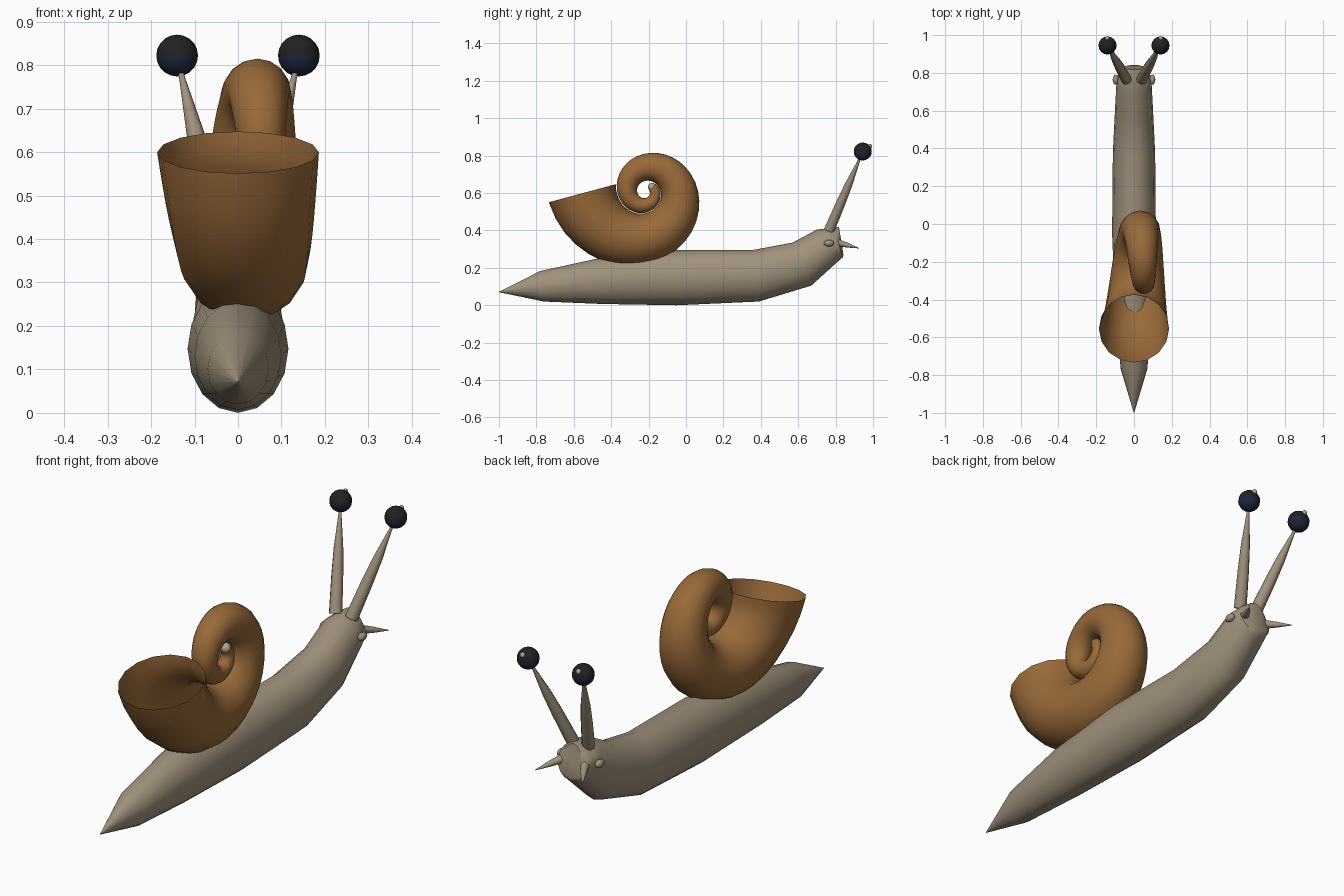
import bpy, bmesh
from math import sin, cos, pi, radians
from mathutils import Vector

cube = bpy.data.objects.get("Cube")
if cube:
    bpy.data.objects.remove(cube)


def material(name, rgb):
    m = bpy.data.materials.new(name)
    m.use_nodes = True
    m.diffuse_color = (*rgb, 1)
    m.node_tree.nodes["Principled BSDF"].inputs["Base Color"].default_value = (*rgb, 1)
    return m


SKIN = material("beige skin", (0.35, 0.285, 0.2))
SHELL = material("brown shell", (0.32, 0.145, 0.042))
BLACK = material("eye black", (0.016, 0.016, 0.016))
NAVY = material("eye navy", (0.012, 0.02, 0.045))
LIGHT = material("pale glint", (0.45, 0.39, 0.28))


def finish(name, bm, mats, angle=40):
    bmesh.ops.recalc_face_normals(bm, faces=bm.faces)
    mesh = bpy.data.meshes.new(name)
    bm.to_mesh(mesh)
    bm.free()
    for m in mats:
        mesh.materials.append(m)
    obj = bpy.data.objects.new(name, mesh)
    bpy.context.collection.objects.link(obj)
    bpy.ops.object.select_all(action="DESELECT")
    bpy.context.view_layer.objects.active = obj
    obj.select_set(True)
    bpy.ops.object.shade_smooth_by_angle(angle=radians(angle))
    return obj


def ring(center, u, v, sides=16):
    """Ellipse of points with half axes u and v."""
    return [center + u * cos(2 * pi * i / sides) + v * sin(2 * pi * i / sides)
            for i in range(sides)]


def loft(name, rings, mat, cap_start=True, cap_end=True, angle=40):
    bm = bmesh.new()
    loops = [[bm.verts.new(p) for p in r] for r in rings]
    n = len(loops[0])
    for a, b in zip(loops, loops[1:]):
        for i in range(n):
            j = (i + 1) % n
            bm.faces.new((a[i], a[j], b[j], b[i]))
    if cap_start:
        bm.faces.new(loops[0])
    if cap_end:
        bm.faces.new(loops[-1])
    return finish(name, bm, [mat], angle)


def ball(name, center, radii, mats, segments=16):
    bm = bmesh.new()
    bmesh.ops.create_uvsphere(bm, u_segments=segments, v_segments=segments // 2 + 2, radius=1)
    for f in bm.faces:
        if len(mats) > 1 and f.calc_center_median().z < 0:
            f.material_index = 1
    bmesh.ops.scale(bm, vec=Vector(radii), verts=bm.verts)
    bmesh.ops.translate(bm, vec=Vector(center), verts=bm.verts)
    return finish(name, bm, mats, 60)


def spike(name, start, end, profile, mat):
    """Tapered round stalk; profile holds (fraction along, radius)."""
    a, b = Vector(start), Vector(end)
    d = (b - a).normalized()
    u = d.cross(Vector((0, 0, 1))).normalized()
    v = d.cross(u)
    return loft(name, [ring(a.lerp(b, t), u * r, v * r, 12) for t, r in profile], mat)


# Body: each section is top y, top z, bottom y, bottom z, half width
sections = [
    (-1.0, 0.072, -1.0, 0.07, 0.001),
    (-0.78, 0.183, -0.76, 0.02, 0.07),
    (-0.45, 0.255, -0.45, 0.007, 0.1),
    (-0.05, 0.295, -0.05, 0.0, 0.116),
    (0.36, 0.296, 0.39, 0.02, 0.112),
    (0.57, 0.335, 0.67, 0.105, 0.1),
    (0.70, 0.405, 0.83, 0.25, 0.092),
    (0.79, 0.415, 0.838, 0.256, 0.08),
    (0.818, 0.418, 0.842, 0.27, 0.05),
]
body_rings = []
for ty, tz, by, bz, w in sections:
    top, bottom = Vector((0, ty, tz)), Vector((0, by, bz))
    body_rings.append(ring((top + bottom) / 2, Vector((w, 0, 0)), (top - bottom) / 2))
loft("body", body_rings, SKIN)

# Shell: a tube along a shrinking spiral that drifts to one side
hub = Vector((0, -0.217, 0.605))
quarters, steps = 6.4, 56
shell_rings = []
for k in range(steps + 1):
    q = quarters * k / steps
    s = 0.73 ** q
    a = radians(181) + q * pi / 2
    tilt = a + radians(14)
    center = hub + Vector((0.075 * (1 - s), 0.337 * s * cos(a), 0.337 * s * sin(a)))
    radius = 0.186 * s
    outward = Vector((0, cos(tilt), sin(tilt)))
    shell_rings.append(ring(center, Vector((radius, 0, 0)), outward * radius))
loft("shell", shell_rings, SHELL, cap_start=False, angle=60)
ball("shell_tip", center, (radius * 0.9,) * 3, [LIGHT], 12)

# Paired head parts
for side, sx in (("left", 1), ("right", -1)):
    spike(side + "_eye_stalk", (sx * 0.04, 0.765, 0.4), (sx * 0.138, 0.94, 0.81),
          [(0, 0.028), (0.35, 0.025), (0.6, 0.02), (0.9, 0.007), (1, 0.005)], SKIN)
    ball(side + "_eye", (sx * 0.14, 0.945, 0.822), (0.048,) * 3, [BLACK, NAVY])
    ball(side + "_eye_glint", (sx * 0.142, 0.983, 0.85), (0.012,) * 3, [LIGHT], 10)
    spike(side + "_feeler", (sx * 0.048, 0.8, 0.338), (sx * 0.12, 0.925, 0.305),
          [(0, 0.021), (0.5, 0.013), (1, 0.001)], SKIN)
    ball(side + "_cheek_bump", (sx * 0.097, 0.764, 0.332), (0.016, 0.027, 0.018), [SKIN], 12)
